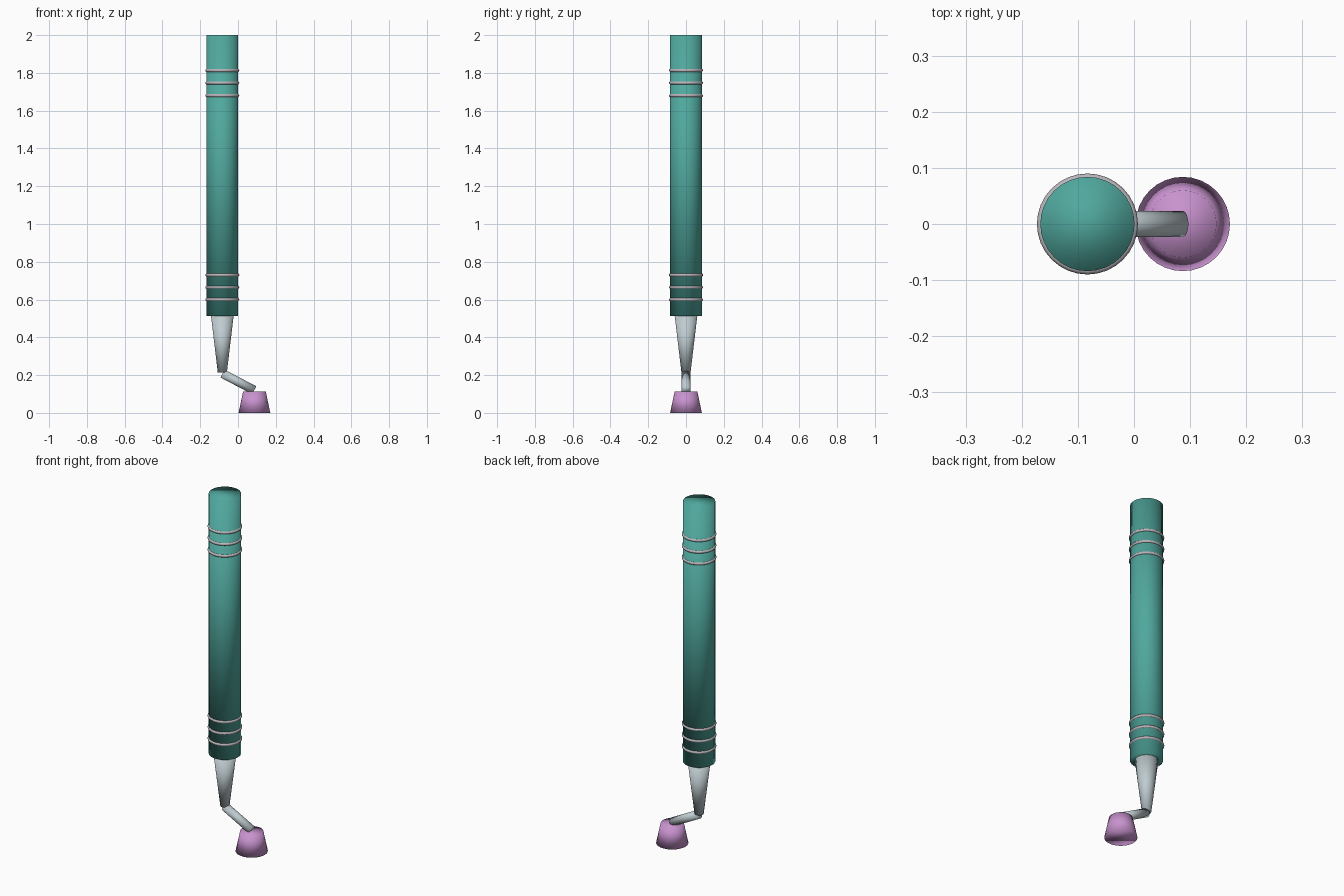
import bpy
from mathutils import Vector

if "Cube" in bpy.data.objects:
    bpy.data.objects.remove(bpy.data.objects["Cube"])

HX = -0.083   # handle axis
CX = 0.088    # cup axis


def material(name, color):
    m = bpy.data.materials.new(name)
    m.diffuse_color = color
    m.use_nodes = True
    m.node_tree.nodes["Principled BSDF"].inputs["Base Color"].default_value = m.diffuse_color
    return m


teal = material("teal", (0.08, 0.39, 0.34, 1))
pink = material("pink", (0.58, 0.29, 0.62, 1))
steel = material("steel", (0.52, 0.60, 0.63, 1))
ring_grey = material("ring_grey", (0.50, 0.47, 0.50, 1))


def finish(name, mat):
    # shading runs smoothly over the end caps
    ob = bpy.context.object
    ob.name = name
    ob.data.materials.append(mat)
    bpy.ops.object.shade_smooth()
    return ob


def tapered(name, start, end, r_start, r_end, mat, sides=32):
    a, b = Vector(start), Vector(end)
    axis = b - a
    bpy.ops.mesh.primitive_cone_add(
        vertices=sides, radius1=r_start, radius2=r_end, depth=axis.length,
        location=(a + b) / 2, rotation=axis.to_track_quat('Z', 'Y').to_euler())
    return finish(name, mat)


# grip handle
tapered("handle", (HX, 0, 0.513), (HX, 0, 2.0), 0.084, 0.084, teal)

# grip rings, three at each end
for group, heights in (("lower", (0.60, 0.665, 0.73)), ("upper", (1.68, 1.747, 1.813))):
    for i, z in enumerate(heights):
        bpy.ops.mesh.primitive_torus_add(
            location=(HX, 0, z), major_radius=0.082, minor_radius=0.008,
            major_segments=32, minor_segments=12)
        finish(f"{group}_ring_{i + 1}", ring_grey)

# tapered neck and bent shank
tapered("neck", (HX, 0, 0.213), (HX, 0, 0.515), 0.024, 0.06, steel)
tapered("shank", (-0.082, 0, 0.208), (0.086, 0, 0.12), 0.0235, 0.0235, steel)

# polishing cup
tapered("cup", (CX - 0.001, 0, 0), (CX - 0.001, 0, 0.114), 0.084, 0.06, pink)
